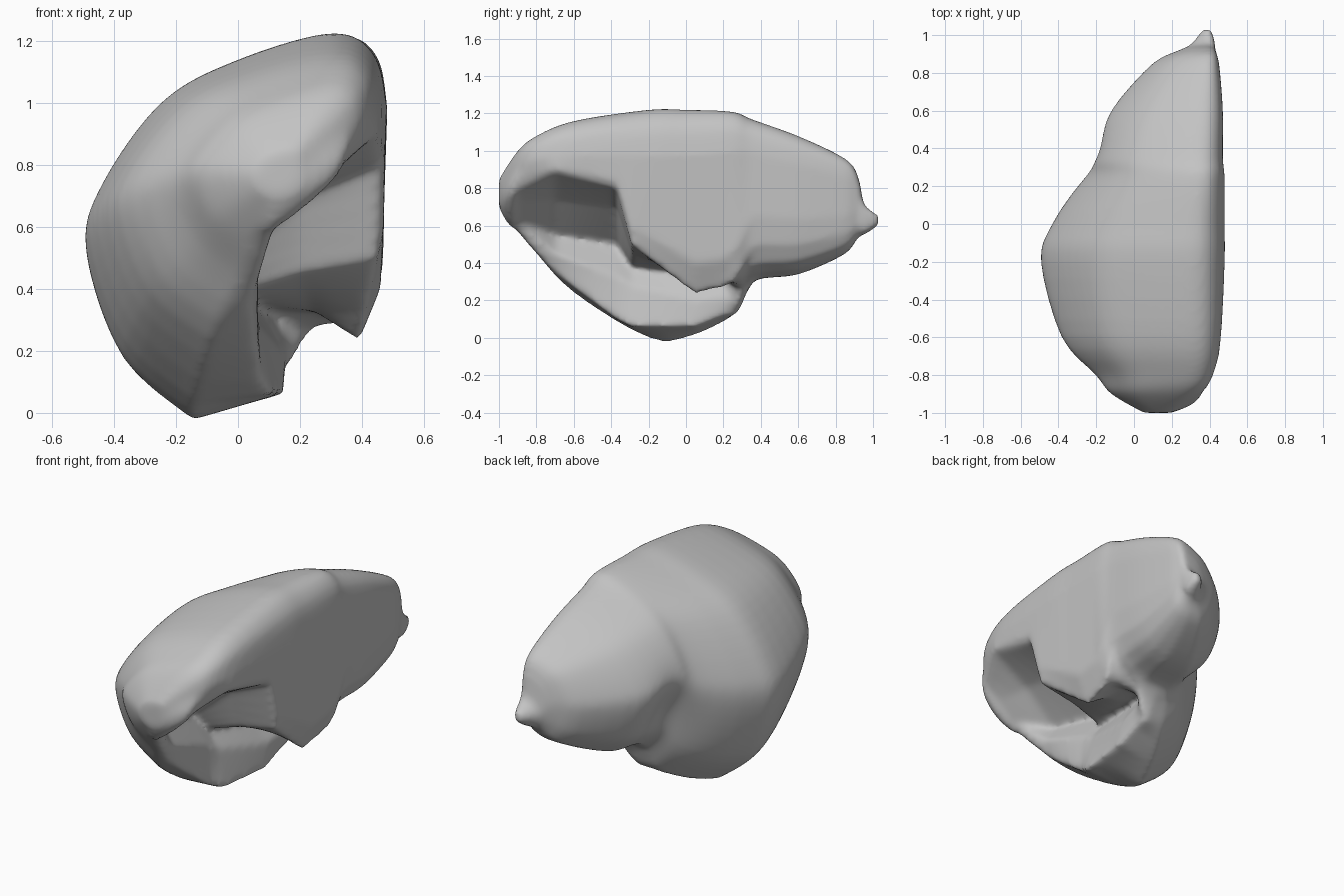
import bpy, bmesh
from math import exp
from mathutils import Vector

default_cube = bpy.data.objects.get("Cube")
if default_cube:
    bpy.data.objects.remove(default_cube, do_unlink=True)


def spline(points, steps):
    """Catmull-Rom resampling of an open list of tuples."""
    pts = [Vector(p) for p in points]
    pts = [pts[0]] + pts + [pts[-1]]
    result = []
    for a, b, c, d in zip(pts, pts[1:], pts[2:], pts[3:]):
        for s in range(steps):
            t = s / steps
            result.append(b + (c - a) * t / 2
                          + (a * 2 - b * 5 + c * 4 - d) * t * t / 2
                          + (b * 3 - a - c * 3 + d) * t ** 3 / 2)
    return result + [pts[-1]]


def mix(first, second, t):
    return [p + (q - p) * t for p, q in zip(first, second)]


def clamp(value):
    return max(0, min(1, value))


def row_at(table, y):
    """Values of a table at position y, which is the first column."""
    for low, high in zip(table, table[1:]):
        if y <= high[0]:
            return mix(low, high, clamp((y - low[0]) / (high[0] - low[0])))[1:]
    return list(table[-1])[1:]


# Outer arc as fractions of width and height: over the top and down the outside
arc = spline([(1, .8), (.96, .94), (.82, 1), (.5, .93), (.25, .82), (.05, .6),
              (0, .43), (.12, .16), (.35, 0)], 5)

# Closed underside, used where there is no fold, as fractions too
closed = [(.5, 0), (.65, 0), (.8, .04), (.9, .1), (.97, .22), (1, .4)]

# Extents along the length: y, left, right, bottom, top
extents = spline([
    (-1, .05, .2, .7, .85), (-.9, -.12, .35, .57, 1), (-.8, -.2, .42, .45, 1.08),
    (-.6, -.38, .46, .24, 1.16), (-.2, -.49, .48, 0, 1.22), (0, -.43, .48, 0, 1.22),
    (.25, -.27, .48, .12, 1.21), (.35, -.23, .47, .3, 1.17), (.6, -.12, .47, .34, 1.08),
    (.85, .1, .45, .45, .96), (.92, .24, .43, .54, .87), (.95, .3, .43, .55, .72),
    (1.03, .36, .41, .6, .66)], 4)

# Fold, y then (x, z) of: lower lobe edge and inner face, depth of the fold,
# underside, tip and flat face of the inner wall
folds = [(-.9, .1, .57, .12, .6, .15, .63, .25, .72, .34, .8, .36, .86),
         (-.7, .04, .35, .07, .45, 0, .55, .2, .74, .43, .88, .45, .9),
         (-.37, .08, .1, .06, .33, -.05, .5, .2, .7, .45, .8, .47, .84),
         (-.29, .11, .06, .07, .28, 0, .38, .2, .45, .45, .5, .47, .6),
         (.05, .15, .06, .14, .2, .06, .35, .24, .33, .39, .23, .46, .4),
         (.2, .15, .12, .16, .22, .1, .33, .27, .32, .4, .27, .46, .42)]


def section(y):
    left, right, bottom, top = row_at(extents, y)

    def place(u, v):
        return left + u * (right - left), bottom + v * (top - bottom)

    ring = []
    for u, v in arc:
        x, z = place(u, v)
        # Shallow groove between the lower lobe and the back end
        groove = exp(-((y - .37) / .13) ** 2 - ((v - .25) / .25) ** 2) * (1 - u) / 11
        ring.append((x + groove, y, z))

    # The fold opens near the front and closes again towards the back
    fold = row_at(folds, y)
    openness = clamp(min((y + 1) / .1, (.36 - y) / .16))
    for i, (u, v) in enumerate(closed):
        x, z = mix(place(u, v), fold[2 * i:2 * i + 2], openness)
        ring.append((x, y, z))
    return ring


# Skin the sections from front to back and cap both ends
bm = bmesh.new()
count = 100
start, end = extents[0][0], extents[-1][0]
rings = [[bm.verts.new(point) for point in section(start + (end - start) * i / count)]
         for i in range(count + 1)]
for ring, following in zip(rings, rings[1:]):
    for i in range(len(ring)):
        j = (i + 1) % len(ring)
        bm.faces.new((ring[i], ring[j], following[j], following[i]))
bm.faces.new(rings[0])
bm.faces.new(rings[-1])
bmesh.ops.recalc_face_normals(bm, faces=bm.faces[:])
mesh = bpy.data.meshes.new("folded_lobe")
bm.to_mesh(mesh)
bm.free()
body = bpy.data.objects.new("folded_lobe", mesh)
bpy.context.collection.objects.link(body)

# One even, soft skin
remesh = body.modifiers.new("skin", 'REMESH')
remesh.mode = 'VOXEL'
remesh.voxel_size = .016
remesh.use_smooth_shade = True
soften = body.modifiers.new("soften", 'SMOOTH')
soften.factor = .5
soften.iterations = 9

# Single plain colour
grey = bpy.data.materials.new("plain grey")
grey.use_nodes = True
colour = (.55, .55, .55, 1)
grey.diffuse_color = colour
grey.node_tree.nodes["Principled BSDF"].inputs["Base Color"].default_value = colour
mesh.materials.append(grey)
